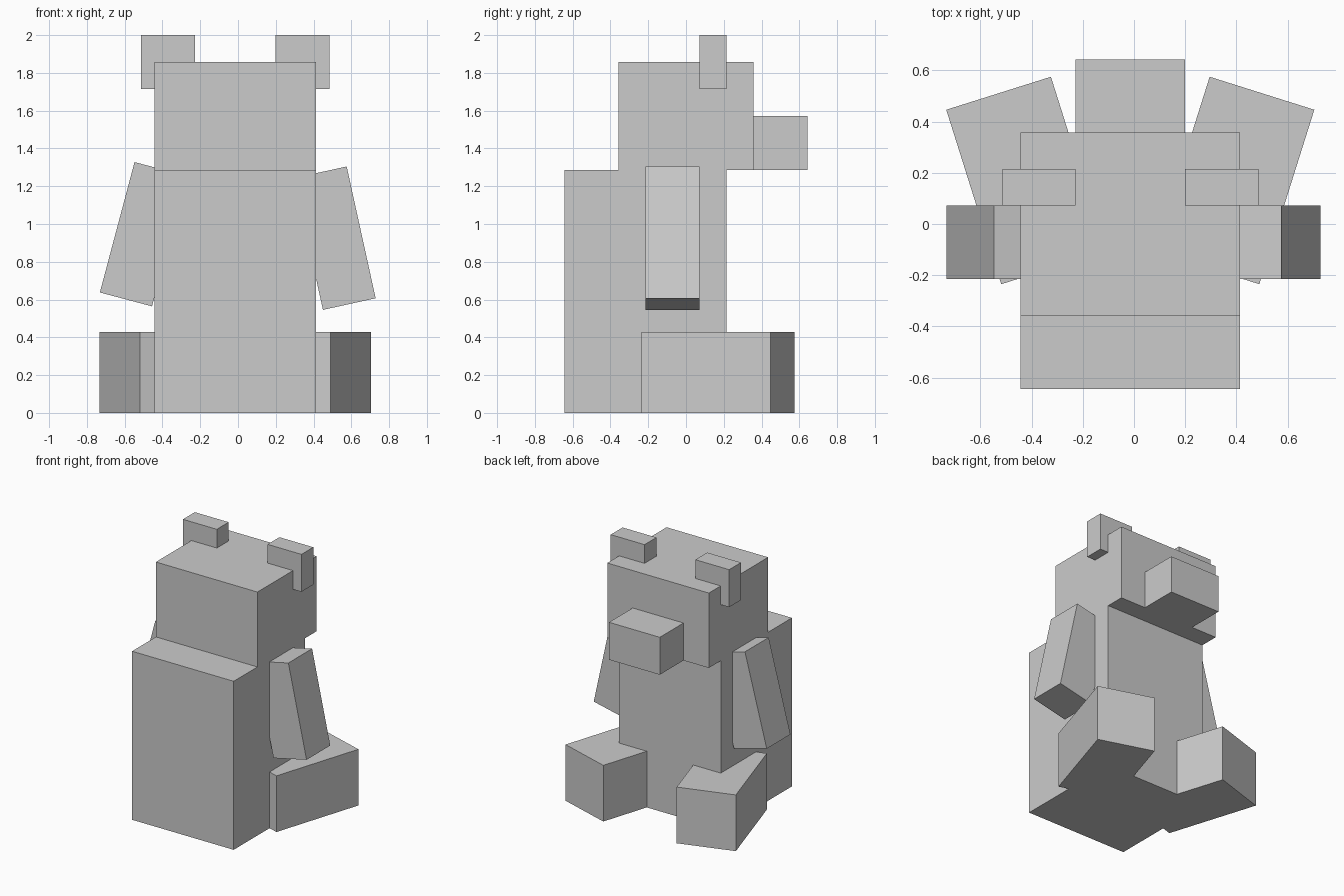
import bpy
from math import radians

cube = bpy.data.objects.get("Cube")
if cube:
    bpy.data.objects.remove(cube, do_unlink=True)

# Single plain grey
grey = bpy.data.materials.new("plain_grey")
grey.use_nodes = True
colour = (0.6, 0.6, 0.6, 1)
grey.diffuse_color = colour
grey.node_tree.nodes["Principled BSDF"].inputs["Base Color"].default_value = colour

UNIT = 1 / 14   # block size shared by all parts
MID = -0.0145   # symmetry plane of the figure


def block(name, centre, units, turn=(0, 0, 0)):
    """Box sized in block units, placed relative to the symmetry plane."""
    x, y, z = centre
    bpy.ops.mesh.primitive_cube_add(size=1, location=(MID + x, y, z),
                                    rotation=[radians(a) for a in turn])
    ob = bpy.context.object
    ob.name = name
    ob.scale = [u * UNIT for u in units]
    bpy.ops.object.transform_apply(location=False, rotation=False, scale=True)
    ob.data.materials.append(grey)
    return ob


# Torso, head and snout
block("body", (0, -0.215, 9 * UNIT), (12, 12, 18))
block("head", (0, 0, 22 * UNIT), (12, 10, 8))
block("snout", (0, 0.5, 20 * UNIT), (6, 4, 4))

# Paired ears and splayed legs
for side, s in (("left", 1), ("right", -1)):
    block(side + "_ear", (s * 5 * UNIT, 2 * UNIT, 26 * UNIT), (4, 2, 4))
    block(side + "_leg", (s * 0.407, 0.17, 3 * UNIT), (6, 10, 6), (0, 0, -17.5 * s))

# Arms hang at slightly different angles
block("left_arm", (0.527, -UNIT, 0.925), (4, 4, 10), (0, -12.4, 0))
block("right_arm", (-0.487, -UNIT, 0.946), (4, 4, 10), (0, 14.9, 0))
